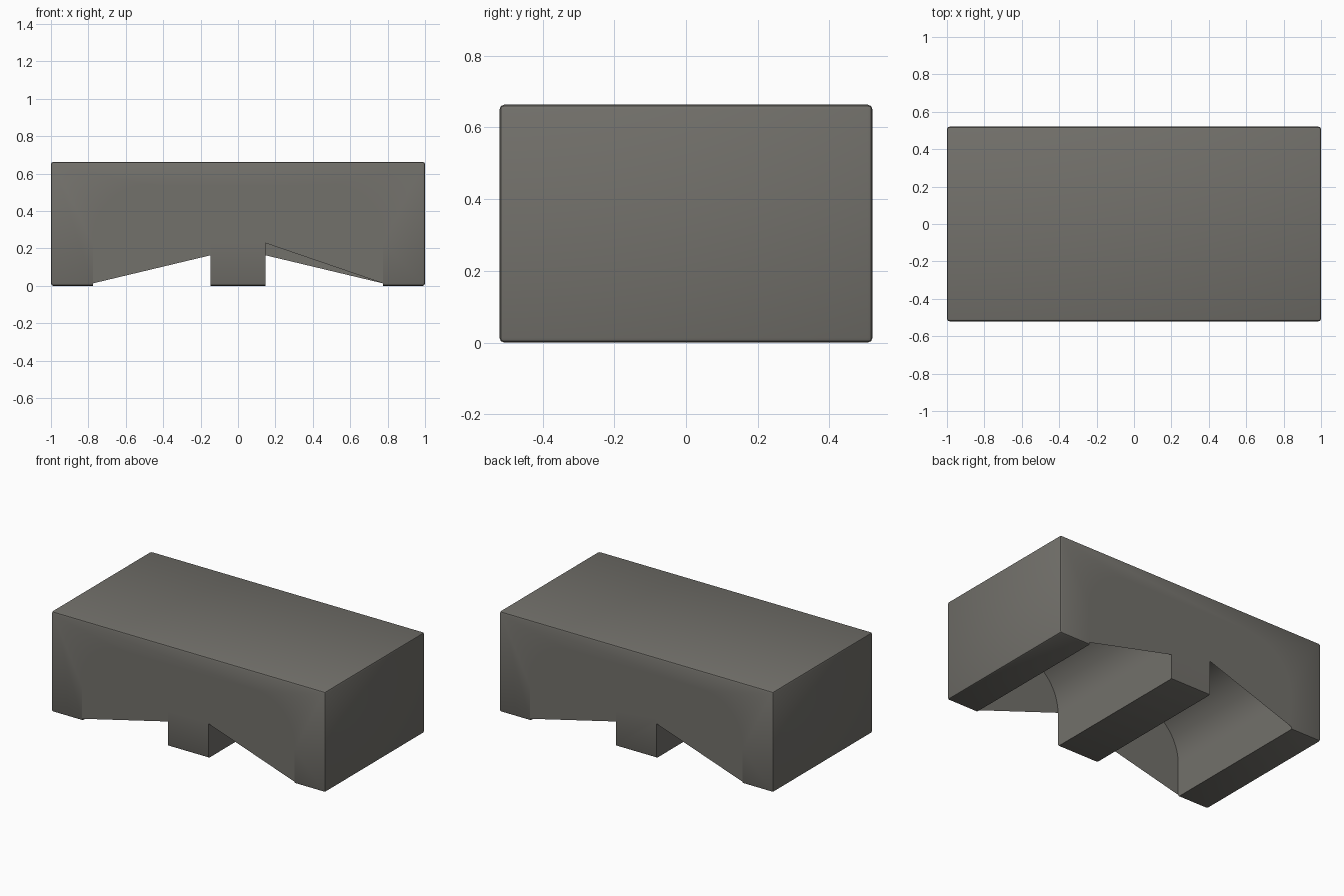
import bpy, bmesh, math
from mathutils import Vector

if "Cube" in bpy.data.objects:
    bpy.data.objects.remove(bpy.data.objects["Cube"], do_unlink=True)

HALF_X, HALF_Y, HEIGHT, BEVEL = 1.0, 0.52, 0.663, 0.013
ARCH_X, RADIUS, SPRING = 0.462, 0.314, 0.228

stone = bpy.data.materials.new("warm grey stone")
stone.use_nodes = True
colour = (0.17, 0.164, 0.147, 1)
stone.diffuse_color = colour
stone.node_tree.nodes["Principled BSDF"].inputs["Base Color"].default_value = colour


def add_object(name, bm):
    mesh = bpy.data.meshes.new(name)
    bm.to_mesh(mesh)
    bm.free()
    mesh.materials.append(stone)
    obj = bpy.data.objects.new(name, mesh)
    bpy.context.collection.objects.link(obj)
    return obj


def arch_profile(outer_z, inner_z):
    """Arch outline in x-z for the +x side, from outer foot over the crown to inner foot."""
    steps = 32
    arc = [(ARCH_X + RADIUS * math.cos(math.pi * i / steps),
            SPRING + RADIUS * math.sin(math.pi * i / steps)) for i in range(steps + 1)]
    points = [(ARCH_X + RADIUS, outer_z)] + arc
    if inner_z < SPRING:
        points.append((ARCH_X - RADIUS, inner_z))
    return points


# Block with softened outer edges
bm = bmesh.new()
bmesh.ops.create_cube(bm, size=1)
for v in bm.verts:
    v.co = Vector((v.co.x * 2 * HALF_X, v.co.y * 2 * HALF_Y, (v.co.z + 0.5) * HEIGHT))
bmesh.ops.bevel(bm, geom=bm.edges[:], offset=BEVEL, segments=2, profile=0.5, affect='EDGES')
block = add_object("arched_block", bm)

# Two round tunnels through the block
for side in (-1, 1):
    bm = bmesh.new()
    face = bm.faces.new([bm.verts.new((side * x, -1, z)) for x, z in arch_profile(-0.2, -0.2)])
    moved = bmesh.ops.extrude_face_region(bm, geom=[face])["geom"]
    bmesh.ops.translate(bm, vec=(0, 2, 0),
                        verts=[g for g in moved if isinstance(g, bmesh.types.BMVert)])
    bmesh.ops.recalc_face_normals(bm, faces=bm.faces[:])
    cutter = add_object("tunnel_cutter", bm)
    cutter.hide_render = True
    cut = block.modifiers.new("tunnel", 'BOOLEAN')
    cut.operation, cut.solver, cut.object = 'DIFFERENCE', 'EXACT', cutter
    bpy.context.view_layer.objects.active = block
    bpy.ops.object.modifier_apply(modifier=cut.name)
    bpy.data.objects.remove(cutter, do_unlink=True)

bpy.ops.object.select_all(action='DESELECT')
block.select_set(True)
bpy.ops.object.shade_smooth_by_angle(angle=math.radians(30))

# Thin end screens, cut off along a slope; opposite corners match
for end, y in (("front", -HALF_Y), ("back", HALF_Y)):
    for side in (-1, 1):
        inner_z = SPRING if side * y < 0 else 0.163
        bm = bmesh.new()
        face = bm.faces.new([bm.verts.new((side * x, y, z))
                             for x, z in arch_profile(BEVEL, inner_z)])
        face.normal_update()
        if face.normal.y * y < 0:
            face.normal_flip()
        add_object(f"{end}_{'left' if side > 0 else 'right'}_screen", bm)
